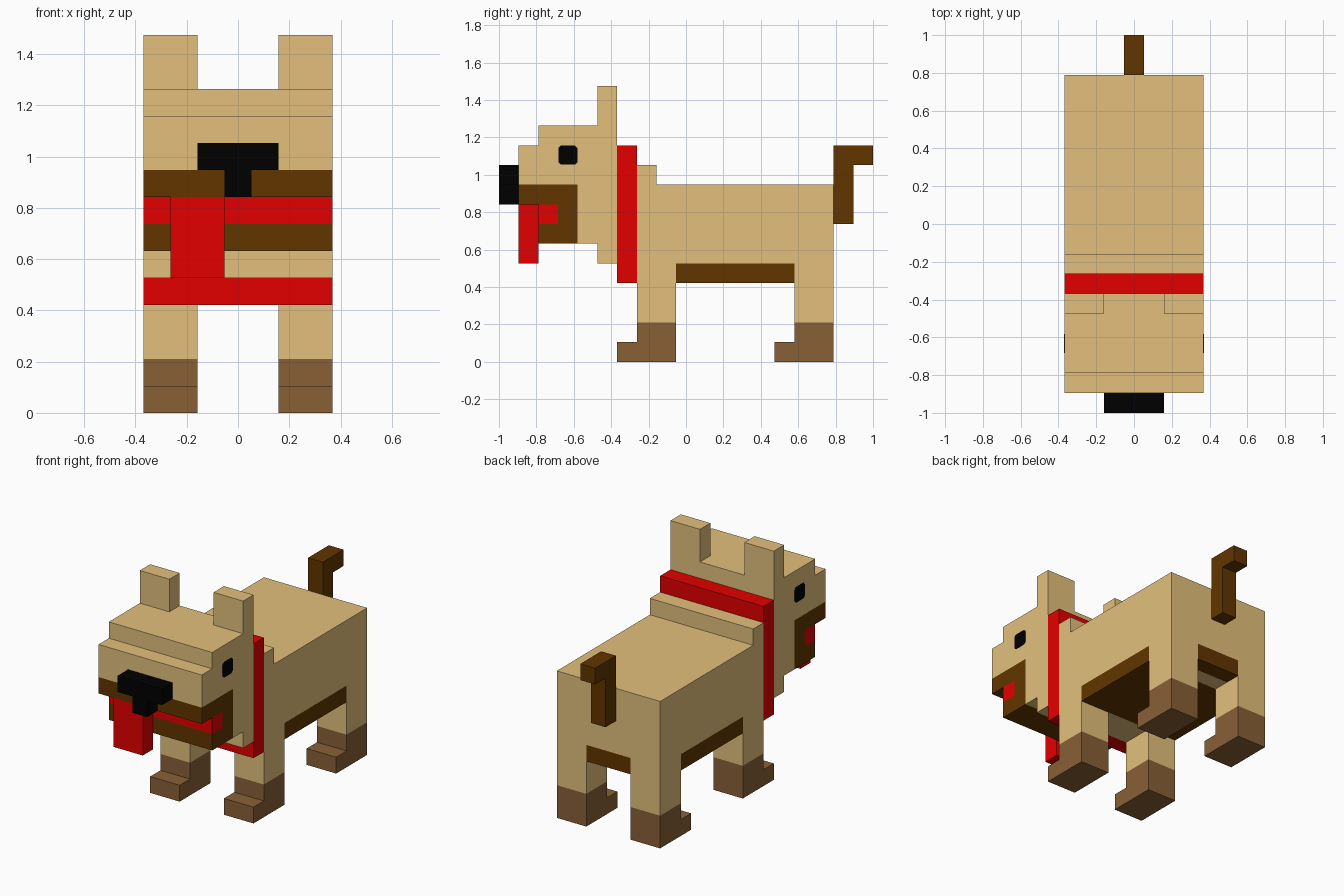
import bpy, bmesh

if "Cube" in bpy.data.objects:
    bpy.data.objects.remove(bpy.data.objects["Cube"])

U = 2 / 19  # one block of the model's grid


def material(name, r, g, b):
    m = bpy.data.materials.new(name)
    m.diffuse_color = (r, g, b, 1)
    m.use_nodes = True
    m.node_tree.nodes["Principled BSDF"].inputs["Base Color"].default_value = m.diffuse_color
    return m


TAN = material("tan fur", 0.77, 0.53, 0.2)
BROWN = material("dark brown fur", 0.122, 0.036, 0.0)
PAW = material("paw brown", 0.25, 0.117, 0.037)
RED = material("red", 0.77, 0.0, 0.0)
BLACK = material("black", 0.0, 0.0, 0.0)


def prism(name, mat, profile, lo, hi, axis="x", mirror=False):
    """Extrude a profile from lo to hi, all in blocks.
    axis x: profile is (y, z), y counted from the nose tip; axis y: profile is (x, z)."""
    def place(a, z, d):
        x, y = (d, a) if axis == "x" else (a, d)
        return (x * U, -1 + y * U, z * U)

    bm = bmesh.new()
    face = bm.faces.new([bm.verts.new(place(a, z, lo)) for a, z in profile])
    step = ((hi - lo) * U, 0, 0) if axis == "x" else (0, (hi - lo) * U, 0)
    ext = bmesh.ops.extrude_face_region(bm, geom=[face], use_keep_orig=True)
    new = [v for v in ext["geom"] if isinstance(v, bmesh.types.BMVert)]
    bmesh.ops.translate(bm, verts=new, vec=step)
    bmesh.ops.recalc_face_normals(bm, faces=bm.faces)
    me = bpy.data.meshes.new(name)
    bm.to_mesh(me)
    bm.free()
    me.materials.append(mat)
    ob = bpy.data.objects.new(name, me)
    bpy.context.collection.objects.link(ob)
    if mirror:
        ob.modifiers.new("mirror", "MIRROR").use_mirror_merge = False
    return ob


def box(name, mat, x0, x1, y0, y1, z0, z1, mirror=False):
    return prism(name, mat, [(y0, z0), (y1, z0), (y1, z1), (y0, z1)], x0, x1, mirror=mirror)


W = 3.5  # half width of body and head
IN = 1.5  # inner side of legs and ears

# Head: tan skull, brown muzzle with open mouth
prism("head", TAN, [(1, 9), (4, 9), (4, 6), (5, 6), (5, 5), (6, 5),
                    (6, 12), (2, 12), (2, 11), (1, 11)], -W, W)
prism("muzzle", BROWN, [(1, 8), (3, 8), (3, 7), (2, 7), (2, 6), (4, 6), (4, 9), (1, 9)], -W, W)
box("mouth", RED, -W, W, 2, 3, 7, 8)
box("tongue", RED, -2.5, -0.5, 1, 2, 5, 8)
prism("nose", BLACK, [(-1.5, 9), (-0.5, 9), (-0.5, 8), (0.5, 8), (0.5, 9),
                      (1.5, 9), (1.5, 10), (-1.5, 10)], 0, 1, axis="y")
box("ears", TAN, IN, W, 5, 6, 12, 14, mirror=True)

# Eyes: thin plates with clipped corners
A, B, C = 3.02, 3.98, 0.12
prism("eyes", BLACK, [(A + C, A), (B - C, A), (B, A + C), (B, B - C),
                      (B - C, B), (A + C, B), (A, B - C), (A, A + C)],
      W, W + 0.01, mirror=True)
for v in bpy.data.objects["eyes"].data.vertices:
    v.co.z += 7 * U

# Collar and trunk
box("collar", RED, -W, W, 6, 7, 4, 11)
prism("body", TAN, [(7, 5), (17, 5), (17, 9), (8, 9), (8, 10), (7, 10)], -W, W)

# Underside between and around the legs
box("chest", TAN, -IN, IN, 7, 9, 4, 5)
box("belly", BROWN, -W, W, 9, 15, 4, 5)
box("groin", TAN, -IN, IN, 15, 16, 4, 5)
box("rump_patch", BROWN, -IN, IN, 16, 17, 4, 5)

# Legs with L-shaped paws
for name, y in (("front", 7), ("hind", 15)):
    box(name + "_legs", TAN, IN, W, y, y + 2, 2, 5, mirror=True)
    prism(name + "_paws", PAW, [(y - 1, 0), (y + 2, 0), (y + 2, 2), (y, 2), (y, 1), (y - 1, 1)],
          IN, W, mirror=True)

# Tail, hooked backwards at the tip
prism("tail", BROWN, [(17, 7), (18, 7), (18, 10), (19, 10), (19, 11), (17, 11)], -0.5, 0.5)
